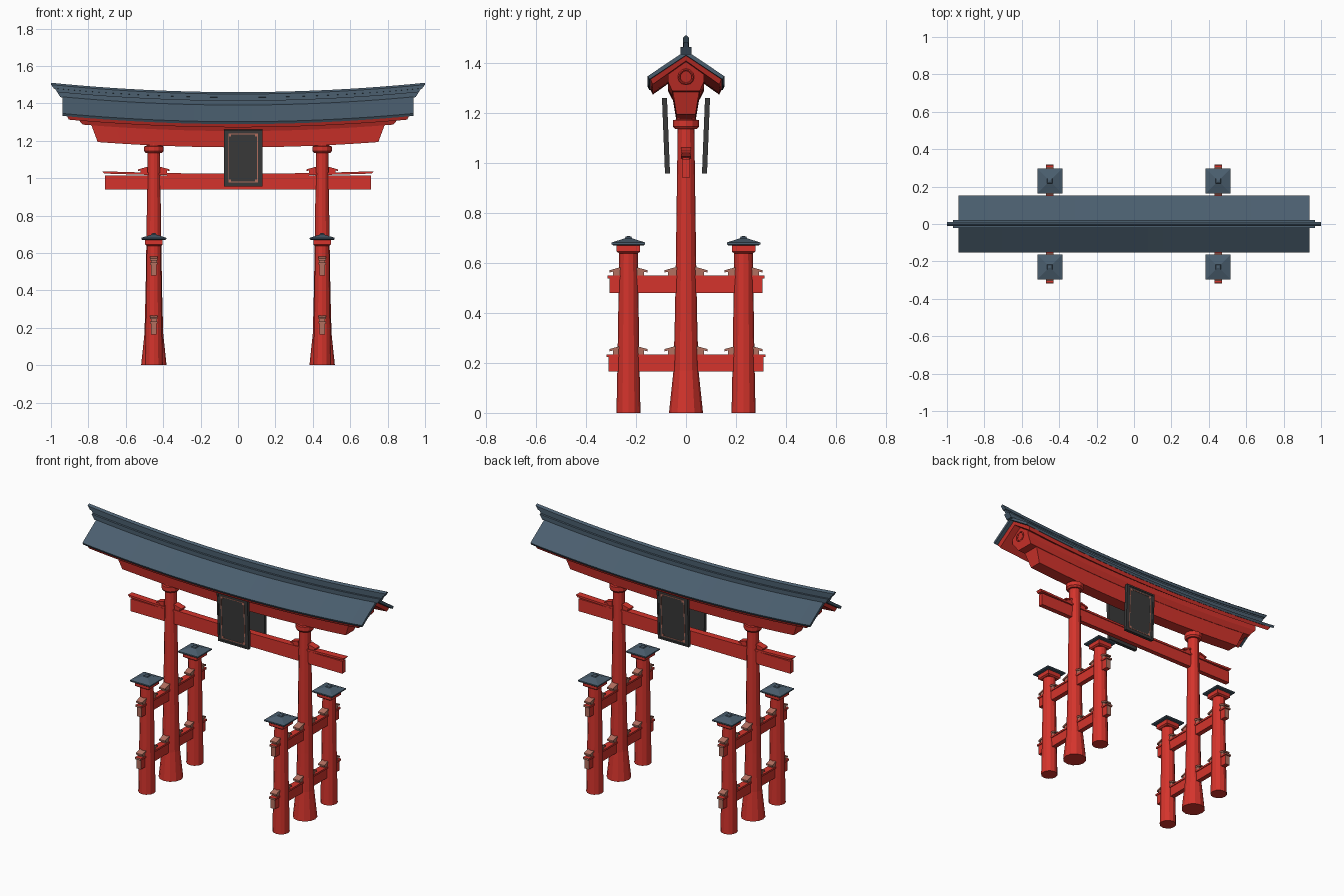
import bpy, bmesh, math
from mathutils import Matrix, Vector

if "Cube" in bpy.data.objects:
    bpy.data.objects.remove(bpy.data.objects["Cube"])


def material(name, rgb):
    m = bpy.data.materials.new(name)
    m.diffuse_color = (*rgb, 1)
    m.use_nodes = True
    m.node_tree.nodes["Principled BSDF"].inputs["Base Color"].default_value = m.diffuse_color
    return m


RED = material("vermilion red", (0.66, 0.034, 0.025))
SLATE = material("slate blue", (0.069, 0.112, 0.156))
DARK = material("charcoal", (0.042, 0.042, 0.042))
COPPER = material("copper tan", (0.45, 0.16, 0.115))


def finish(name, bm, mat):
    bmesh.ops.recalc_face_normals(bm, faces=bm.faces)
    me = bpy.data.meshes.new(name)
    bm.to_mesh(me)
    bm.free()
    me.materials.append(mat)
    ob = bpy.data.objects.new(name, me)
    bpy.context.collection.objects.link(ob)
    return ob


def loft(bm, rings):
    """Skin closed rings of points and cap both ends."""
    vs = [[bm.verts.new(p) for p in r] for r in rings]
    n = len(vs[0])
    for a, b in zip(vs, vs[1:]):
        for i in range(n):
            bm.faces.new((a[i], a[(i + 1) % n], b[(i + 1) % n], b[i]))
    bm.faces.new(vs[0])
    bm.faces.new(vs[-1])


def box(bm, x0, x1, y0, y1, z0, z1):
    loft(bm, [[(x0, y0, z), (x1, y0, z), (x1, y1, z), (x0, y1, z)] for z in (z0, z1)])


def turned(name, x, y, profile, mat, sides=12, turn=0.0):
    """Column or cap from (radius, z) pairs."""
    bm = bmesh.new()
    loft(bm, [[(x + r * math.cos(turn + 2 * math.pi * i / sides),
                y + r * math.sin(turn + 2 * math.pi * i / sides), z)
               for i in range(sides)] for r, z in profile])
    return finish(name, bm, mat)


def square(name, x, y, profile, mat):
    return turned(name, x, y, [(r * math.sqrt(2), z) for r, z in profile], mat, 4, math.pi / 4)


def beam(name, half_profile, mat, lift=0.05, steps=24):
    """Upswept beam along x: mirrored (y, z, half length) profile."""
    pts = half_profile + [(-y, z, h) for y, z, h in reversed(half_profile) if y > 0]
    bm = bmesh.new()
    rings = []
    for s in range(steps + 1):
        t = -1 + 2 * s / steps
        rings.append([(t * h, y, z + lift * (t * h) ** 2) for y, z, h in pts])
    loft(bm, rings)
    return finish(name, bm, mat)


def wedges(name, centre, axis, offset, z, mat):
    """Pair of sloping wedges on both sides of a post, resting on a rail."""
    bm = bmesh.new()
    for s in (-1, 1):
        for w, prof in ((0.016, [(-0.01, 0), (0.026, 0), (0.026, 0.02), (-0.01, 0.024)]),
                        (0.02, [(-0.01, 0.024), (0.04, 0.012), (0.04, 0.021), (-0.01, 0.035)])):
            rings = []
            for side in (-w, w):
                ring = []
                for d, h in prof:
                    a = s * (offset + d)
                    ring.append((centre[0] + (a if axis == 'x' else side),
                                 centre[1] + (a if axis == 'y' else side), z + h))
                rings.append(ring)
            loft(bm, rings)
    return finish(name, bm, mat)


# Main columns, side posts and their rails
for sx, side in ((-1, "left"), (1, "right")):
    x = 0.45 * sx
    turned(side + "_main_column", x, 0,
           [(0.068, 0), (0.05, 0.17), (0.044, 0.4), (0.04, 0.65), (0.033, 1.15)], RED)
    turned(side + "_column_capital", x, 0,
           [(0.044, 1.135), (0.052, 1.145), (0.052, 1.17), (0.04, 1.172), (0.04, 1.19)], RED)
    wedges(side + "_column_wedges", (x, 0), 'x', 0.044, 1.026, RED)

    for sy, end in ((-1, "front"), (1, "back")):
        y = 0.23 * sy
        tag = side + "_" + end
        turned(tag + "_post", x, y, [(0.048, 0), (0.044, 0.2), (0.037, 0.65)], RED)
        square(tag + "_post_cap", x, y, [(0.038, 0.638), (0.047, 0.645), (0.047, 0.674)], RED)
        square(tag + "_post_roof", x, y,
               [(0.062, 0.67), (0.067, 0.674), (0.067, 0.681), (0.014, 0.698),
                (0.012, 0.704), (0.004, 0.707)], SLATE)

    for z, half, level in ((0.165, 0.308, "lower"), (0.48, 0.303, "upper")):
        tag = side + "_" + level
        bm = bmesh.new()
        box(bm, x - 0.015, x + 0.015, -half, half, z, z + 0.058)
        box(bm, x - 0.02, x + 0.02, -half - 0.008, half + 0.008, z + 0.058, z + 0.069)
        finish(tag + "_side_rail", bm, RED)
        bm = bmesh.new()
        for s in (-1, 1):
            e = s * half
            box(bm, x - 0.015, x + 0.015, e, e + s * 0.002, z, z + 0.058)
            e = s * (half + 0.008)
            box(bm, x - 0.02, x + 0.02, e, e + s * 0.002, z + 0.058, z + 0.069)
        finish(tag + "_rail_end_plates", bm, COPPER)
        for y, off, pos in ((-0.23, 0.036, "front"), (0, 0.046, "middle"), (0.23, 0.036, "back")):
            wedges(tag + "_" + pos + "_wedges", (x, y), 'y', off, z + 0.069, COPPER)

# Lower tie beam with its top board
bm = bmesh.new()
box(bm, -0.71, 0.71, -0.015, 0.015, 0.94, 1.015)
finish("tie_beam", bm, RED)
beam("tie_beam_board", [(0, 1.012, 0.715), (0.02, 1.012, 0.715),
                        (0.02, 1.024, 0.725), (0, 1.024, 0.725)], RED, 0.025)

# Upper lintel, gable beam and roof
beam("lower_lintel", [(0, 1.165, 0.75), (0.038, 1.165, 0.75),
                      (0.053, 1.255, 0.785), (0, 1.255, 0.785)], RED)
beam("gable_beam", [(0, 1.252, 0.83), (0.055, 1.252, 0.83), (0.071, 1.285, 0.862),
                    (0.071, 1.325, 0.865), (0, 1.372, 0.865)], RED)
beam("roof_underboard", [(0, 1.366, 0.905), (0.133, 1.272, 0.905),
                         (0.142, 1.291, 0.915), (0, 1.389, 0.915)], RED)
beam("roof", [(0, 1.386, 0.937), (0.146, 1.289, 0.937),
              (0.153, 1.302, 0.937), (0, 1.405, 0.937)], SLATE)
beam("ridge_base", [(0, 1.388, 0.95), (0.021, 1.388, 0.95),
                    (0.021, 1.416, 0.968), (0, 1.416, 0.968)], SLATE)
beam("ridge_body", [(0, 1.412, 0.965), (0.009, 1.412, 0.965),
                    (0.009, 1.432, 0.98), (0, 1.432, 0.98)], SLATE)
beam("ridge_cap", [(0, 1.43, 0.985), (0.012, 1.432, 0.985),
                   (0.012, 1.45, 1.0), (0, 1.46, 1.0)], SLATE)

# Round bosses on the gable ends
for sx, side in ((-1, "left"), (1, "right")):
    bpy.ops.mesh.primitive_torus_add(major_segments=12, minor_segments=4, major_radius=0.028,
                                     minor_radius=0.005, location=(sx * 0.865, 0, 1.343),
                                     rotation=(0, math.pi / 2, 0))
    ring = bpy.context.object
    ring.name = side + "_gable_ring"
    ring.data.materials.append(RED)


def frame(bm, hx, hz, w, y0, y1):
    """Rectangular border of four bars, outer half sizes hx and hz."""
    for s in (-1, 1):
        a, b = sorted((s * hx, s * (hx - w)))
        box(bm, a, b, y0, y1, -hz, hz)
        a, b = sorted((s * hz, s * (hz - w)))
        box(bm, -hx + w, hx - w, y0, y1, a, b)


# Tilted plaques at front and back
for sy, end in ((1, "front"), (-1, "back")):
    place = (Matrix.Diagonal((1, sy, 1, 1)) @ Matrix.Translation((0.027, -0.08, 1.108))
             @ Matrix.Rotation(0.04, 4, 'X'))
    bm = bmesh.new()
    box(bm, -0.1, 0.1, -0.007, 0.01, -0.148, 0.148)
    frame(bm, 0.103, 0.151, 0.01, -0.01, 0.01)
    bm.transform(place)
    finish(end + "_plaque", bm, DARK)
    bm = bmesh.new()
    frame(bm, 0.079, 0.13, 0.004, -0.009, -0.006)
    for a in (-1, 1):
        for b in (-1, 1):
            cx, cz = a * 0.07, b * 0.121
            box(bm, cx - 0.006, cx + 0.006, -0.009, -0.006, cz - 0.006, cz + 0.006)
    bm.transform(place)
    finish(end + "_plaque_trim", bm, COPPER)
